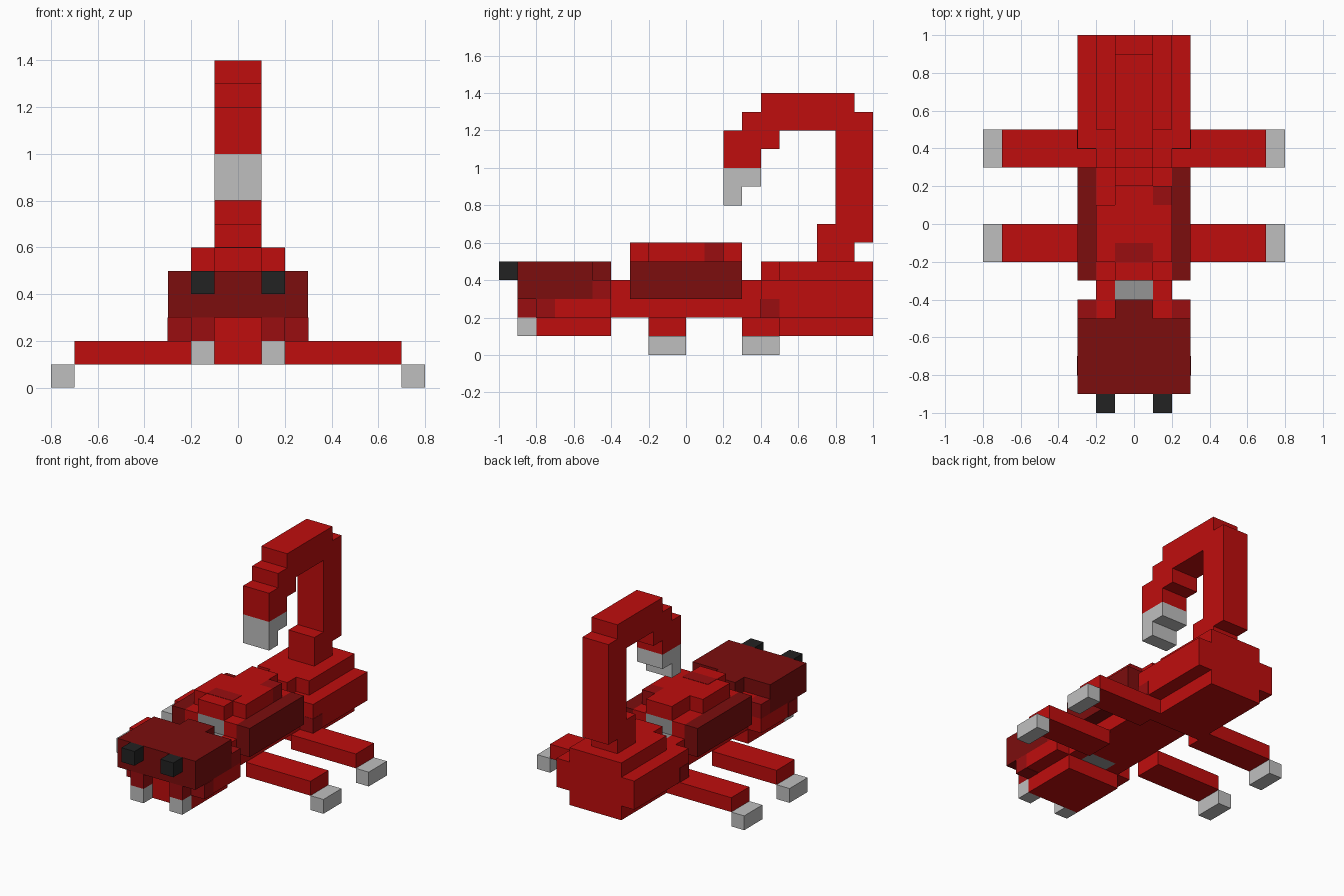
import bpy, bmesh

cube = bpy.data.objects.get("Cube")
if cube:
    bpy.data.objects.remove(cube, do_unlink=True)


def material(name, r, g, b):
    m = bpy.data.materials.new(name)
    m.use_nodes = True
    m.diffuse_color = (r, g, b, 1)
    m.node_tree.nodes["Principled BSDF"].inputs["Base Color"].default_value = (r, g, b, 1)
    return m


RED = material("red shell", 0.52, 0.004, 0.004)
MID = material("mid red", 0.32, 0.004, 0.005)
DARK = material("dark red", 0.20, 0.004, 0.004)
GREY = material("claw grey", 0.52, 0.52, 0.52)
CORE = material("core grey", 0.30, 0.30, 0.30)
BLACK = material("eye black", 0.016, 0.016, 0.016)


def add(name, bm, mat):
    bmesh.ops.recalc_face_normals(bm, faces=bm.faces)
    me = bpy.data.meshes.new(name)
    bm.to_mesh(me)
    bm.free()
    me.materials.append(mat)
    ob = bpy.data.objects.new(name, me)
    bpy.context.collection.objects.link(ob)
    return ob


def box(name, mat, x, y, z):
    """Box from (low, high) ranges on each axis."""
    bm = bmesh.new()
    bmesh.ops.create_cube(bm, size=1)
    for v in bm.verts:
        for i, (lo, hi) in enumerate((x, y, z)):
            v.co[i] = lo if v.co[i] < 0 else hi
    return add(name, bm, mat)


def mid(name, mat, half, y, z):
    return box(name, mat, (-half, half), y, z)


def pair(name, mat, x, y, z):
    box("left_" + name, mat, x, y, z)
    box("right_" + name, mat, (-x[1], -x[0]), y, z)


def prism(name, mat, half, profile):
    """Side profile (y, z) extruded across x."""
    bm = bmesh.new()
    f = bm.faces.new([bm.verts.new((-half, y, z)) for y, z in profile])
    ext = bmesh.ops.extrude_face_region(bm, geom=[f])
    for v in ext["geom"]:
        if isinstance(v, bmesh.types.BMVert):
            v.co.x = half
    return add(name, bm, mat)


E = 0.002  # how far painted patches stand proud

# Head
mid("head_shell_lower", DARK, .3, (-.9, -.5), (.3, .4))
mid("head_shell_upper", DARK, .3, (-.9, -.5), (.4, .5))
mid("head_shell_back", DARK, .1, (-.5, -.4), (.3, .5))
pair("head_back_corner", MID, (.2, .3), (-.5, -.4), (.3, .4))
mid("jaw", RED, .3, (-.8, -.4), (.2, .3))
mid("chin", RED, .2, (-.8, -.4), (.1, .2))
pair("cheek_patch", MID, (.2, .3 + E), (-.8 - E, -.7), (.2 - E, .3 - E))
pair("jaw_prong", MID, (.1, .2), (-.9, -.8), (.2, .3))
pair("fang", GREY, (.1, .2), (-.9, -.8), (.1, .2))
pair("eye", BLACK, (.1, .2), (-1, -.9), (.4, .5))

# Neck and waist: grey core between red rails
mid("neck_core", CORE, .1, (-.4, -.3), (.2, .4))
pair("neck_rail", RED, (.1, .2), (-.5, -.3), (.3, .4))
pair("neck_rail_base", RED, (.1, .2), (-.4, -.3), (.2, .3))
mid("waist_core", CORE, .1, (.3, .4), (.21, .4))
pair("waist_rail", RED, (.1, .2), (.3, .4), (.2, .4))
mid("waist_floor", RED, .1, (.3, .4), (.2, .21))

# Thorax
mid("thorax_belly", RED, .2, (-.3, .3), (.2, .3))
pair("thorax_flank", DARK, (.2, .3), (-.3, .3), (.3, .5))
pair("thorax_filling", RED, (.1, .2), (-.3, .3), (.3, .5))
mid("thorax_core", CORE, .1, (-.3, .3), (.3, .5))
mid("back_ridge", RED, .1, (-.3, .3), (.5, .6))
box("left_back_plate", RED, (.1, .2), (-.2, .1), (.5, .6))
box("left_back_plate_end", MID, (.1, .2), (.1, .2), (.5, .6))
box("right_back_plate", RED, (-.2, -.1), (-.2, .1), (.5, .6))
mid("back_patch", MID, .1, (-.2, -.1), (.6, .6 + E))

# Abdomen
mid("abdomen", RED, .3, (.4, 1), (.2, .4))
mid("abdomen_belly", RED, .2, (.4, 1), (.1, .2))
mid("abdomen_top", RED, .2, (.5, 1), (.4, .5))
mid("abdomen_top_front", RED, .1, (.4, .5), (.4, .5))
pair("abdomen_patch", MID, (.2, .3 + E), (.4 - E, .5), (.2 - E, .3))

# Legs and feet
for place, y in (("front", (-.2, 0)), ("back", (.3, .5))):
    pair(place + "_leg", RED, (.2, .7), y, (.1, .2))
    pair(place + "_foot", GREY, (.7, .8), y, (0, .1))

# Tail and stinger
prism("tail", RED, .1, [
    (.7, .5), (.9, .5), (.9, .6), (1, .6), (1, 1.3), (.9, 1.3), (.9, 1.4),
    (.4, 1.4), (.4, 1.3), (.3, 1.3), (.3, 1.2), (.2, 1.2), (.2, 1), (.4, 1),
    (.4, 1.1), (.5, 1.1), (.5, 1.2), (.8, 1.2), (.8, .7), (.7, .7)])
prism("stinger", GREY, .1, [
    (.2, 1), (.2, .8), (.3, .8), (.3, .9), (.4, .9), (.4, 1)])
